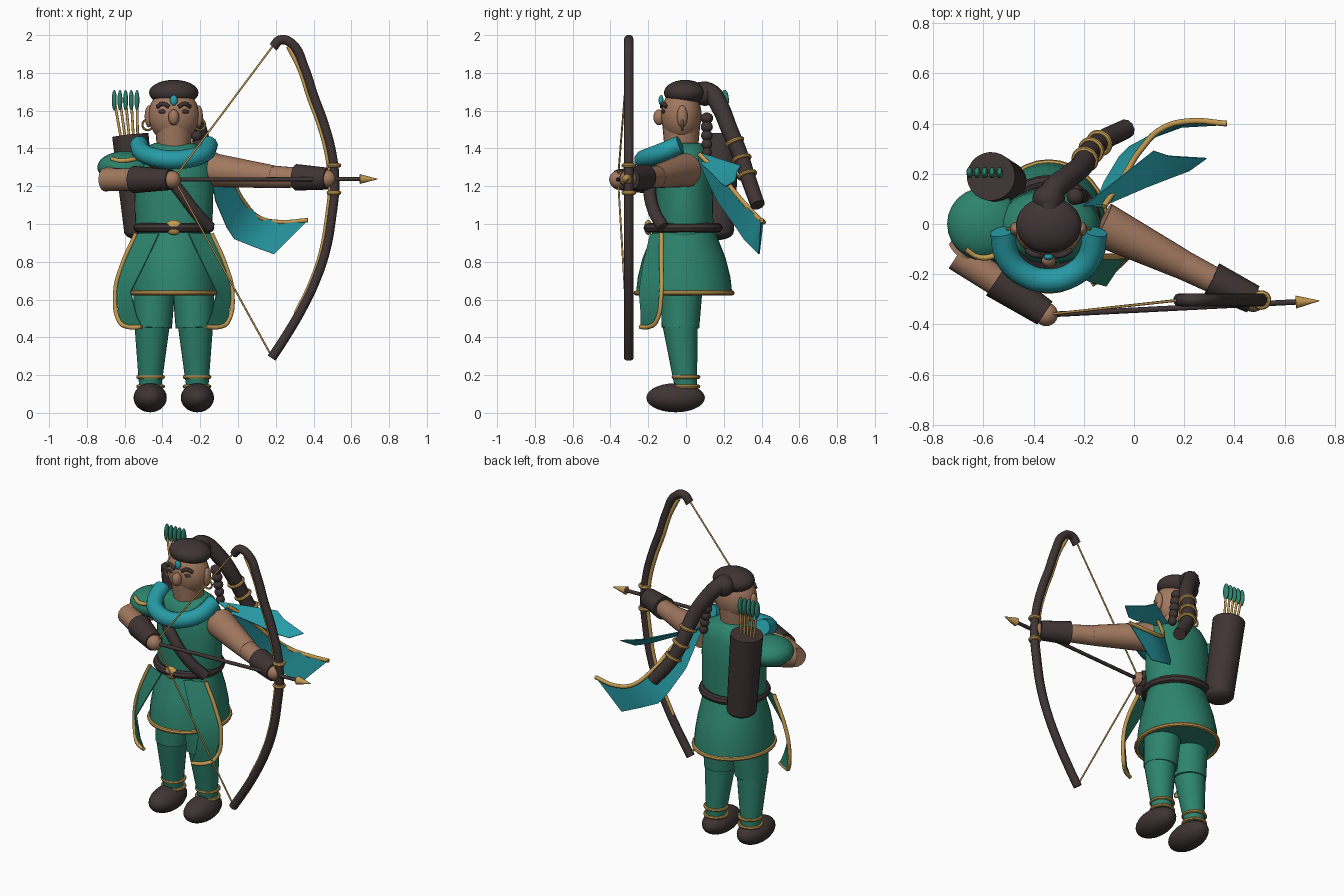
import bpy, bmesh, math
from mathutils import Vector, Matrix

cube = bpy.data.objects.get("Cube")
if cube:
    bpy.data.objects.remove(cube)

CX = -0.34  # body centre line
parts = []


def material(name, rgb):
    m = bpy.data.materials.new(name)
    m.use_nodes = True
    m.diffuse_color = (*rgb, 1)
    bsdf = m.node_tree.nodes["Principled BSDF"]
    bsdf.inputs["Base Color"].default_value = (*rgb, 1)
    bsdf.inputs["Roughness"].default_value = 0.7
    return m


GREEN = material("tunic green", (0.026, 0.23, 0.155))
DARK = material("dark brown", (0.05, 0.034, 0.034))
SKIN = material("skin", (0.36, 0.19, 0.115))
GOLD = material("gold", (0.55, 0.33, 0.085))
TEAL = material("scarf teal", (0.02, 0.33, 0.38))


def finish(name, bm, mat):
    bmesh.ops.recalc_face_normals(bm, faces=bm.faces)
    me = bpy.data.meshes.new(name)
    bm.to_mesh(me)
    bm.free()
    me.materials.append(mat)
    ob = bpy.data.objects.new(name, me)
    bpy.context.collection.objects.link(ob)
    parts.append(ob)
    return ob


def ball(name, c, r, mat):
    bm = bmesh.new()
    bmesh.ops.create_uvsphere(bm, u_segments=24, v_segments=14, radius=1)
    r = r if isinstance(r, tuple) else (r, r, r)
    bm.transform(Matrix.Translation(c) @ Matrix.Diagonal((*r, 1)))
    return finish(name, bm, mat)


def limb(name, a, b, r1, r2, mat):
    a, b = Vector(a), Vector(b)
    bm = bmesh.new()
    bmesh.ops.create_cone(bm, cap_ends=True, segments=24, radius1=r1, radius2=r2, depth=(b - a).length)
    turn = (b - a).to_track_quat("Z", "Y").to_matrix().to_4x4()
    bm.transform(Matrix.Translation((a + b) / 2) @ turn)
    return finish(name, bm, mat)


def ring(name, c, rx, ry, tube, mat, axis=(0, 0, 1)):
    bm = bmesh.new()
    turn = Vector(axis).to_track_quat("Z", "Y").to_matrix().to_4x4()
    loops = []
    for i in range(32):
        t = math.tau * i / 32
        out = Vector((math.cos(t), math.sin(t), 0))
        mid = Vector((rx * out.x, ry * out.y, 0))
        loops.append([bm.verts.new(mid + tube * (math.cos(s) * out + Vector((0, 0, math.sin(s)))))
                      for s in (math.tau * k / 8 for k in range(8))])
    for i in range(32):
        p, q = loops[i], loops[(i + 1) % 32]
        for k in range(8):
            bm.faces.new((p[k], q[k], q[(k + 1) % 8], p[(k + 1) % 8]))
    bm.transform(Matrix.Translation(c) @ turn)
    return finish(name, bm, mat)


def lathe(name, cx, cy, profile, mat):
    # elliptical rings given as (height, x radius, y radius)
    bm = bmesh.new()
    rows = [[bm.verts.new((cx + rx * math.cos(math.tau * i / 32), cy + ry * math.sin(math.tau * i / 32), z))
             for i in range(32)] for z, rx, ry in profile]
    for p, q in zip(rows, rows[1:]):
        for i in range(32):
            j = (i + 1) % 32
            bm.faces.new((p[i], p[j], q[j], q[i]))
    bm.faces.new(rows[0])
    bm.faces.new(rows[-1])
    return finish(name, bm, mat)


def tube(name, pts, r, mat, end=1.0):
    cu = bpy.data.curves.new(name, "CURVE")
    cu.dimensions = "3D"
    cu.bevel_depth, cu.bevel_resolution, cu.resolution_u = r, 3, 6
    cu.use_fill_caps = True
    sp = cu.splines.new("BEZIER")
    sp.bezier_points.add(len(pts) - 1)
    for i, (bp, p) in enumerate(zip(sp.bezier_points, pts)):
        bp.co = p
        bp.radius = 1 + (end - 1) * i / (len(pts) - 1)
        bp.handle_left_type = bp.handle_right_type = "AUTO"
    cu.materials.append(mat)
    ob = bpy.data.objects.new(name, cu)
    bpy.context.collection.objects.link(ob)
    parts.append(ob)
    return ob


def sheet(name, top, bottom, mat):
    # thin cloth strip between two edges
    bm = bmesh.new()
    a, b = [[bm.verts.new(p) for p in e] for e in (top, bottom)]
    for i in range(len(a) - 1):
        bm.faces.new((a[i], a[i + 1], b[i + 1], b[i]))
    ob = finish(name, bm, mat)
    ob.modifiers.new("thickness", "SOLIDIFY").thickness = 0.006
    return ob


# tunic, skirt and belt
lathe("torso", CX, -0.01, [(0.93, .19, .155), (1.0, .205, .155), (1.2, .21, .15),
                           (1.34, .2, .145), (1.4, .165, .12), (1.43, .1, .085)], GREEN)
lathe("skirt", CX, -0.01, [(0.63, .23, .255), (0.72, .225, .245), (0.82, .212, .22),
                           (0.92, .195, .18), (0.97, .185, .165)], GREEN)
ring("skirt_trim", (CX, -0.01, 0.635), .23, .255, .013, GOLD)
ring("belt", (CX, -0.015, 0.98), .19, .185, .025, DARK)
ball("buckle", (CX, -0.2, 0.982), (.045, .022, .04), GOLD)
tube("chest_strap", [(-.5, -.05, 1.38), (-.42, -.15, 1.3), (-.33, -.19, 1.2),
                     (-.23, -.17, 1.07), (-.15, -.12, .98)], .034, DARK)

# legs, feet and hanging side panels, mirrored about the body centre
for side, s in (("right", -1), ("left", 1)):
    def at(x, y, z):
        return (CX + s * x, y, z)
    limb(side + "_thigh", at(.11, -.03, .45), at(.1, -.02, .75), .1, .115, GREEN)
    limb(side + "_shin", at(.125, .0, .13), at(.115, -.03, .46), .058, .093, GREEN)
    ball(side + "_foot", at(.125, -.055, .08), (.088, .155, .077), DARK)
    for z in (.14, .19):
        ring(side + "_ankle_ring", at(.123, 0, z), .066, .066, .01, GOLD)
    outer = [at(.2, -.13, .95), at(.275, -.13, .78), at(.31, -.13, .64), at(.285, -.16, .48), at(.24, -.2, .455)]
    inner = [at(.08, -.19, .95), at(.16, -.23, .78), at(.23, -.25, .64), at(.2, -.24, .52), at(.17, -.24, .455)]
    sheet(side + "_panel", outer, inner, GREEN)
    tube(side + "_panel_trim", outer + [inner[-1]], .012, GOLD)

# head and face
limb("neck", (CX, -.025, 1.36), (CX, -.025, 1.52), .085, .1, SKIN)
ball("head", (CX, -.025, 1.575), (.135, .108, .145), SKIN)
ball("nose", (CX, -.143, 1.565), (.029, .03, .042), SKIN)
ball("hair_cap", (CX, -.005, 1.695), (.131, .112, .068), DARK)
ball("brow_gem", (CX, -.132, 1.655), (.02, .013, .028), TEAL)
for s in (-1, 1):
    x = CX + s * .058
    ball("ear", (CX + s * .132, -.02, 1.57), (.022, .028, .058), SKIN)
    ring("earring", (CX + s * .138, -.02, 1.525), .028, .028, .006, GOLD, (0, 1, 0))
    tube("eyebrow", [(CX + s * .025, -.128, 1.62), (x, -.122, 1.637), (CX + s * .088, -.104, 1.62)], .011, DARK)
    ball("eye", (x, -.118, 1.595), (.024, .009, .011), DARK)

# ponytail with gold bands and a beaded braid
tail = [(CX, .05, 1.7), (-.33, .12, 1.7), (-.27, .18, 1.62), (-.21, .23, 1.5),
        (-.18, .285, 1.37), (-.13, .33, 1.24), (-.03, .38, 1.1)]
tube("ponytail", tail, .052, DARK, .75)
ball("hair_knot", (CX, .1, 1.69), (.065, .06, .065), DARK)
for k, f in ((3, .5), (4, .2), (4, .85)):
    a, b = Vector(tail[k]), Vector(tail[k + 1])
    ring("ponytail_band", a.lerp(b, f), .044, .044, .011, GOLD, b - a)
for i in range(5):
    ball("braid_bead", (-.235 + .008 * i, .11, 1.56 - .046 * i), (.034 - .002 * i, .034 - .002 * i, .03), DARK)

# scarf collar and its two tails
tube("scarf", [(CX - .185, -.03, 1.42), (CX - .16, -.14, 1.375), (CX - .09, -.205, 1.35), (CX, -.225, 1.34),
               (CX + .09, -.205, 1.35), (CX + .16, -.14, 1.375), (CX + .185, -.03, 1.42)], .05, TEAL)
edge = [(-.12, .07, 1.37), (-.04, .19, 1.25), (.03, .3, 1.12), (.12, .385, 1.03), (.22, .41, 1.01), (.37, .4, 1.02)]
sheet("lower_scarf_tail", edge, [(-.16, .07, 1.33), (-.12, .17, 1.12), (-.06, .27, .98),
                                 (-.02, .31, .92), (.08, .35, .88), (.19, .39, .84)], TEAL)
tube("scarf_tail_trim", edge, .012, GOLD)
sheet("upper_scarf_tail", [(-.2, .07, 1.38), (.08, .29, 1.31), (.14, .27, 1.28), (.29, .26, 1.23)],
      [(-.1, .08, 1.32), (.05, .145, 1.26), (.14, .18, 1.22), (.22, .21, 1.2)], TEAL)

# right arm drawing the string, with shoulder pad
ball("shoulder_pad", (-.6, 0, 1.3), (.145, .145, .085), GREEN)
tube("shoulder_pad_trim", [(-.67, -.1, 1.345), (-.62, -.13, 1.335), (-.57, -.13, 1.34), (-.53, -.11, 1.35)], .012, GOLD)
limb("right_upper_arm", (-.56, .02, 1.28), (-.69, -.12, 1.235), .08, .062, SKIN)
limb("right_forearm", (-.705, -.125, 1.235), (-.52, -.245, 1.235), .062, .058, SKIN)
limb("right_bracer", (-.55, -.225, 1.235), (-.355, -.355, 1.235), .072, .055, DARK)
ball("right_hand", (-.35, -.36, 1.235), .047, SKIN)

# left arm holding the bow
limb("left_upper_arm", (-.13, 0, 1.285), (.19, -.16, 1.25), .09, .06, SKIN)
limb("left_forearm", (.17, -.15, 1.25), (.34, -.235, 1.245), .06, .052, SKIN)
limb("left_bracer", (.31, -.22, 1.247), (.475, -.3, 1.24), .07, .058, DARK)
ball("left_hand", (.475, -.305, 1.24), .046, SKIN)

# bow, string and nocked arrow
BY = -.303
bow = [(.185, 1.935), (.225, 1.975), (.29, 1.95), (.35, 1.83), (.4, 1.68), (.455, 1.53), (.497, 1.37),
       (.512, 1.21), (.497, 1.05), (.465, .865), (.41, .7), (.33, .535), (.25, .4), (.178, .29)]
tube("bow", [(x, BY, z) for x, z in bow], .026, DARK)
tube("bow_inlay", [(x - .024, BY, z - .01) for x, z in bow[2:12]], .013, GOLD)
for z in (1.165, 1.31):
    ring("grip_band", (.508, BY, z), .027, .027, .012, GOLD)
grip = (-.34, -.36, 1.24)
for name, (x, z) in (("upper_string", (.19, 1.95)), ("lower_string", (.178, .3))):
    limb(name, (x, BY, z), grip, .005, .005, GOLD)
limb("arrow_shaft", (-.36, -.362, 1.235), (.66, -.31, 1.238), .011, .011, DARK)
limb("arrow_head", (.645, -.311, 1.238), (.74, -.306, 1.238), .026, .001, GOLD)

# quiver with spare arrows
limb("quiver", (-.515, .165, .96), (-.57, .19, 1.47), .088, .097, DARK)
ball("quiver_base", (-.515, .165, .96), (.088, .088, .045), DARK)
for i in range(5):
    d = i - 2
    top = (-.595 + .03 * d, .205, 1.655)
    limb("spare_arrow", (-.57 + .02 * d, .19, 1.4), top, .007, .007, GOLD)
    ball("fletching", top, (.013, .022, .055), GREEN)

# turn curves into meshes and smooth everything
bpy.ops.object.select_all(action="DESELECT")
for ob in parts:
    ob.select_set(True)
bpy.context.view_layer.objects.active = parts[0]
bpy.ops.object.convert(target="MESH")
bpy.ops.object.shade_smooth_by_angle(angle=math.radians(40))
